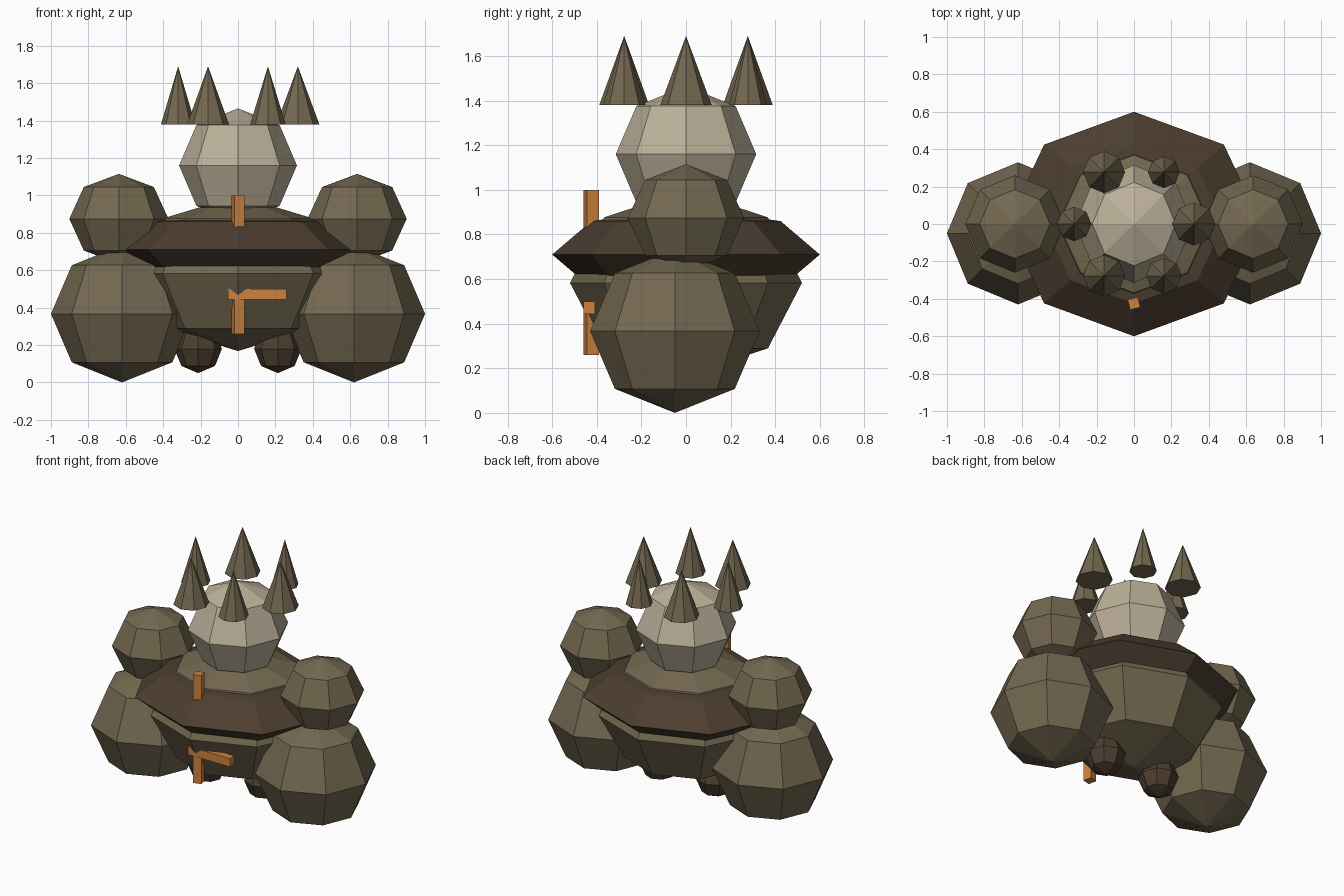
import bpy
import math

if "Cube" in bpy.data.objects:
    bpy.data.objects.remove(bpy.data.objects["Cube"])


def srgb(r, g, b):
    def lin(c):
        c /= 255
        return c / 12.92 if c <= 0.04045 else ((c + 0.055) / 1.055) ** 2.4
    return (lin(r), lin(g), lin(b), 1.0)


def material(name, rgb):
    m = bpy.data.materials.new(name)
    m.diffuse_color = srgb(*rgb)
    m.use_nodes = True
    m.node_tree.nodes["Principled BSDF"].inputs["Base Color"].default_value = m.diffuse_color
    return m


STONE = material("olive_stone", (115, 104, 80))
DARK = material("dark_brown_stone", (76, 62, 48))
PALE = material("pale_stone", (188, 177, 154))
ORANGE = material("orange_bronze", (205, 130, 62))


def finish(name, mat):
    ob = bpy.context.object
    ob.name = name
    ob.data.materials.append(mat)
    return ob


def boulder(name, mat, centre, radii):
    """Eight-sided, four-ring ellipsoid."""
    bpy.ops.mesh.primitive_uv_sphere_add(segments=8, ring_count=4, radius=1, location=centre)
    ob = finish(name, mat)
    ob.scale = radii


def block(name, mat, centre, size, turn=0.0):
    bpy.ops.mesh.primitive_cube_add(size=1, location=centre, rotation=(0, 0, turn))
    ob = finish(name, mat)
    ob.scale = size


# Torso, shoulder plate and head
boulder("torso", STONE, (0, 0, 0.583), (0.57, 0.52, 0.415))
boulder("chest_plate", DARK, (0, 0, 0.71), (0.68, 0.6, 0.212))
boulder("head", PALE, (0, 0, 1.16), (0.315, 0.315, 0.305))

# Paired shoulders, fists and feet
for side, s in (("left", -1), ("right", 1)):
    boulder(side + "_shoulder", STONE, (s * 0.637, 0, 0.875), (0.265, 0.26, 0.24))
    boulder(side + "_fist", STONE, (s * 0.62, -0.05, 0.367), (0.38, 0.38, 0.367))
    boulder(side + "_foot", DARK, (s * 0.213, -0.02, 0.18), (0.127, 0.127, 0.13))

# Ring of crown spikes, each a little different in width
for i, r in enumerate((0.115, 0.085, 0.112, 0.092, 0.112, 0.095)):
    a = i * math.pi / 3
    bpy.ops.mesh.primitive_cone_add(
        vertices=8, radius1=r, radius2=0, depth=0.31,
        location=(0.32 * math.cos(a), 0.32 * math.sin(a), 1.535))
    finish("crown_spike_%d" % (i + 1), STONE)

# Upright rod through the chest and a short crossbar
block("chest_rod", ORANGE, (0, -0.425, 0.63), (0.056, 0.056, 0.74), math.radians(15))
block("chest_crossbar", ORANGE, (0.103, -0.434, 0.472), (0.315, 0.052, 0.057))
